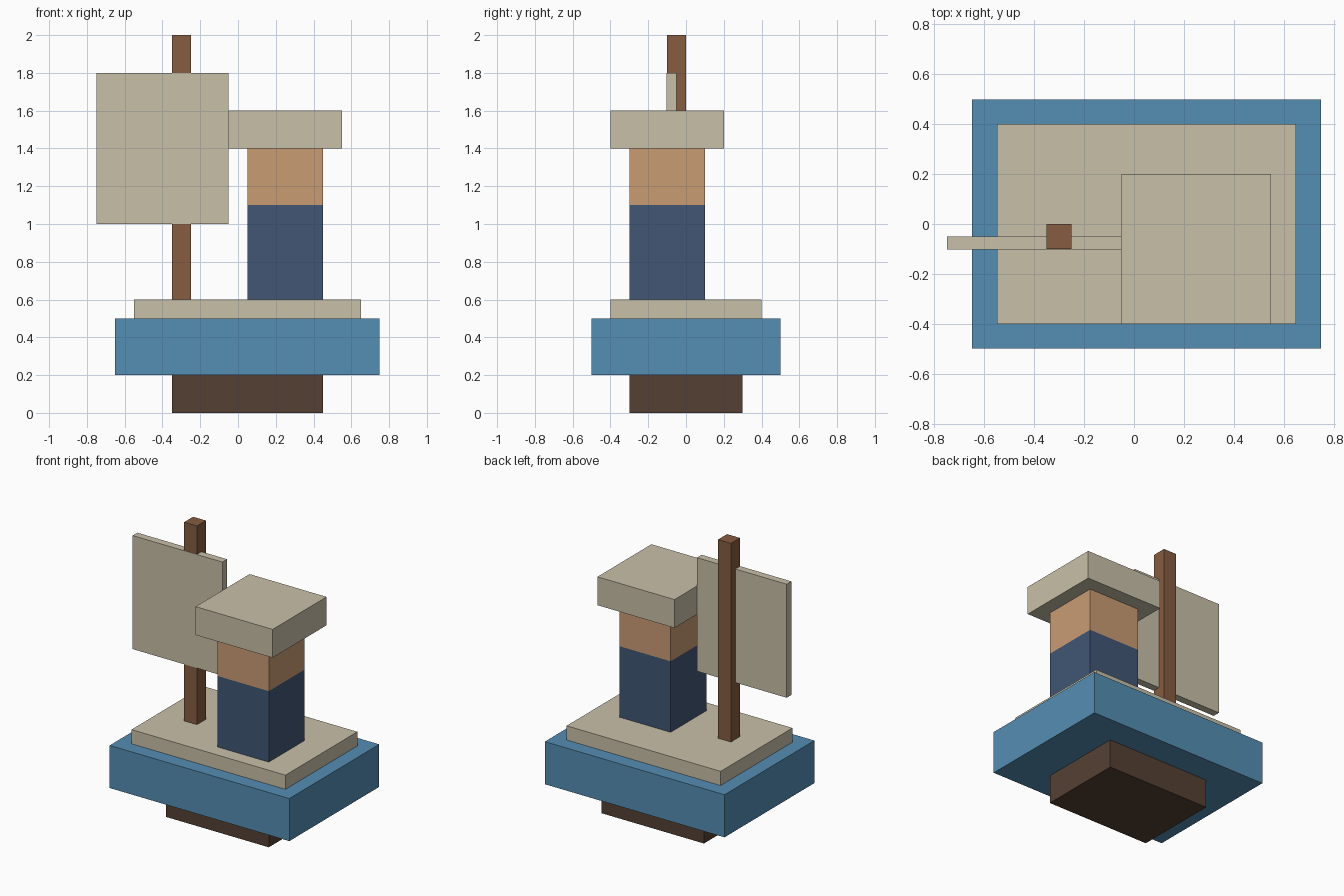
import bpy
import bmesh
from mathutils import Matrix, Vector

if "Cube" in bpy.data.objects:
    bpy.data.objects.remove(bpy.data.objects["Cube"])


def material(name, rgb):
    """Flat colour given as 0-255 display values, stored linear."""
    def lin(c):
        c /= 255
        return c / 12.92 if c <= 0.04045 else ((c + 0.055) / 1.055) ** 2.4
    m = bpy.data.materials.new(name)
    m.diffuse_color = (*[lin(c) for c in rgb], 1)
    m.use_nodes = True
    m.node_tree.nodes["Principled BSDF"].inputs["Base Color"].default_value = m.diffuse_color
    return m


def box(name, x, y, z, mat):
    """Box spanning the given (min, max) range on each axis."""
    lo, hi = Vector((x[0], y[0], z[0])), Vector((x[1], y[1], z[1]))
    bm = bmesh.new()
    bmesh.ops.create_cube(bm, size=1, matrix=Matrix.Diagonal((*(hi - lo), 1)))
    me = bpy.data.meshes.new(name)
    bm.to_mesh(me)
    bm.free()
    me.materials.append(mat)
    ob = bpy.data.objects.new(name, me)
    ob.location = (lo + hi) / 2
    bpy.context.collection.objects.link(ob)
    return ob


beige = material("beige", (201, 192, 169))
blue = material("blue", (85, 142, 180))
navy = material("navy", (65, 86, 116))
skin = material("tan_skin", (201, 156, 116))
brown = material("mast_brown", (134, 92, 65))
dark = material("dark_brown", (85, 64, 51))

# Raft: keel, hull and deck
box("keel", (-0.35, 0.45), (-0.3, 0.3), (0, 0.2), dark)
box("hull", (-0.65, 0.75), (-0.5, 0.5), (0.2, 0.5), blue)
box("deck", (-0.55, 0.65), (-0.4, 0.4), (0.5, 0.6), beige)

# Sailor: body, head and wide hat
box("body", (0.05, 0.45), (-0.3, 0.1), (0.6, 1.1), navy)
box("head", (0.05, 0.45), (-0.3, 0.1), (1.1, 1.4), skin)
box("hat", (-0.05, 0.55), (-0.4, 0.2), (1.4, 1.6), beige)

# Mast, with the sail sitting just proud of its front face
box("mast", (-0.35, -0.25), (-0.1, 0), (0.6, 2), brown)
box("sail", (-0.75, -0.05), (-0.102, -0.05), (1, 1.8), beige)
